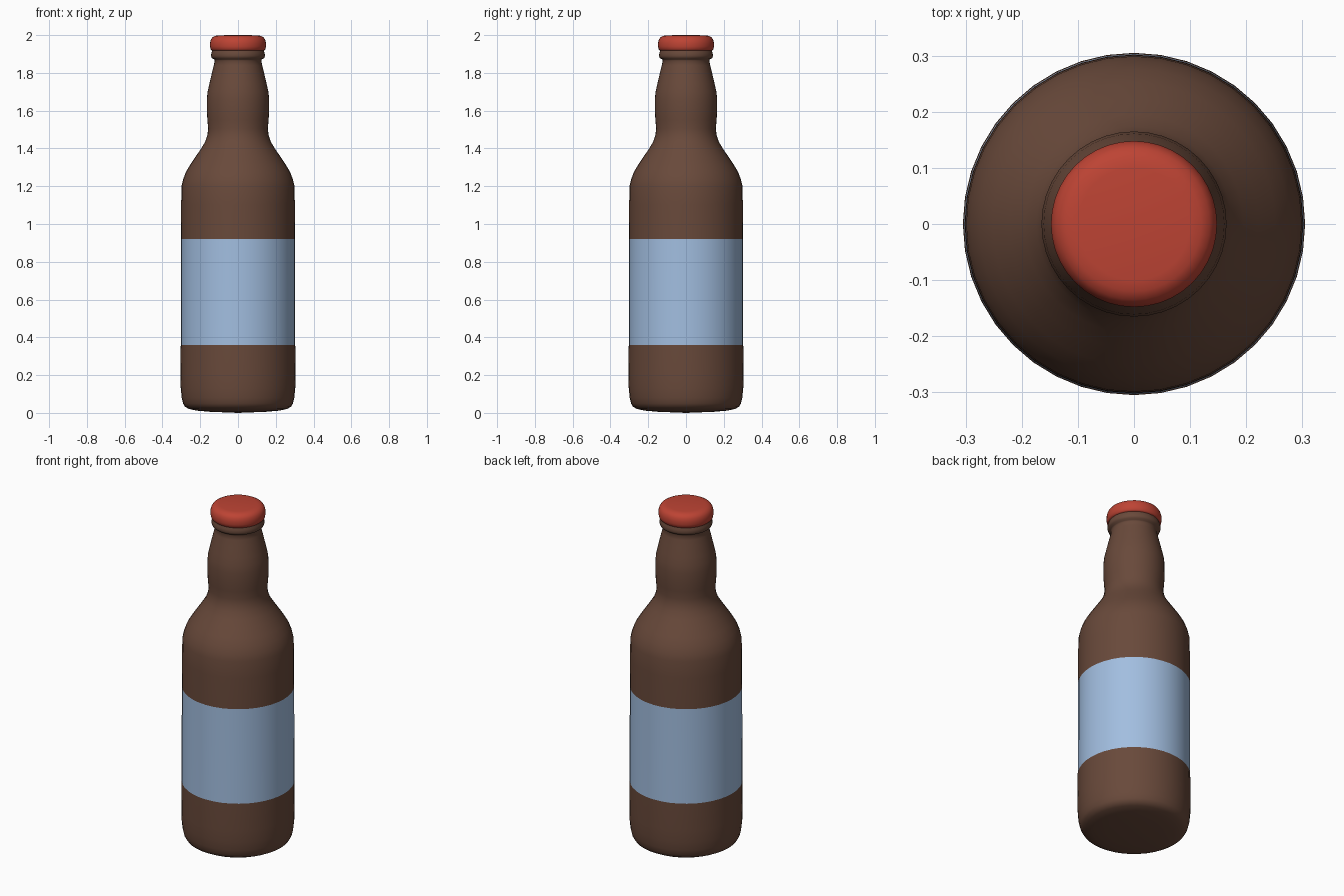
import bpy, bmesh, math

if "Cube" in bpy.data.objects:
    bpy.data.objects.remove(bpy.data.objects["Cube"])

SIDES = 40


def material(name, color):
    m = bpy.data.materials.new(name)
    m.diffuse_color = (*color, 1)
    m.use_nodes = True
    m.node_tree.nodes["Principled BSDF"].inputs["Base Color"].default_value = m.diffuse_color
    return m


brown = material("brown glass", (0.14, 0.067, 0.043))
blue = material("blue label", (0.36, 0.515, 0.745))
red = material("red cap", (0.51, 0.057, 0.034))


def lathe(name, profile, mats, pick=lambda z: 0, angle=50):
    """Turn an (r, z) profile, bottom to top, around z; pick gives the material by height."""
    bm = bmesh.new()
    rings = []
    for r, z in profile:
        if r == 0:
            rings.append([bm.verts.new((0, 0, z))] * SIDES)
        else:
            rings.append([bm.verts.new((r * math.cos(math.tau * i / SIDES),
                                        r * math.sin(math.tau * i / SIDES), z))
                          for i in range(SIDES)])
    for a, b in zip(rings, rings[1:]):
        for i in range(SIDES):
            j = (i + 1) % SIDES
            quad = list(dict.fromkeys((a[i], a[j], b[j], b[i])))
            f = bm.faces.new(quad)
            f.material_index = pick(f.calc_center_median().z)
    bmesh.ops.recalc_face_normals(bm, faces=bm.faces)
    mesh = bpy.data.meshes.new(name)
    bm.to_mesh(mesh)
    bm.free()
    for m in mats:
        mesh.materials.append(m)
    ob = bpy.data.objects.new(name, mesh)
    bpy.context.collection.objects.link(ob)
    bpy.ops.object.select_all(action='DESELECT')
    ob.select_set(True)
    bpy.context.view_layer.objects.active = ob
    bpy.ops.object.shade_smooth_by_angle(angle=math.radians(angle))
    return ob


# Glass bottle with rounded base, label band, shoulder, bulged neck and lip
lathe("bottle", [
    (0, 0.0), (0.15, 0.006), (0.22, 0.012), (0.26, 0.021), (0.28, 0.032),
    (0.291, 0.05), (0.298, 0.08), (0.303, 0.13), (0.305, 0.2), (0.303, 0.36),
    (0.302, 0.92), (0.301, 1.1), (0.299, 1.2), (0.291, 1.235), (0.276, 1.275),
    (0.252, 1.315), (0.222, 1.36), (0.195, 1.4), (0.174, 1.435),
    (0.162, 1.47), (0.158, 1.505), (0.162, 1.55), (0.165, 1.6),
    (0.165, 1.66), (0.161, 1.7), (0.151, 1.745), (0.138, 1.8),
    (0.128, 1.84), (0.123, 1.865), (0.127, 1.872), (0.138, 1.877),
    (0.143, 1.89), (0.141, 1.905), (0.136, 1.92), (0, 1.925),
], [brown, blue], lambda z: 1 if 0.36 < z < 0.92 else 0)

# Rounded bottle cap
lathe("cap", [
    (0, 1.918), (0.138, 1.918), (0.145, 1.925), (0.148, 1.94), (0.148, 1.958),
    (0.144, 1.975), (0.135, 1.988), (0.12, 1.996), (0.1, 1.999), (0, 2.0),
], [red])
